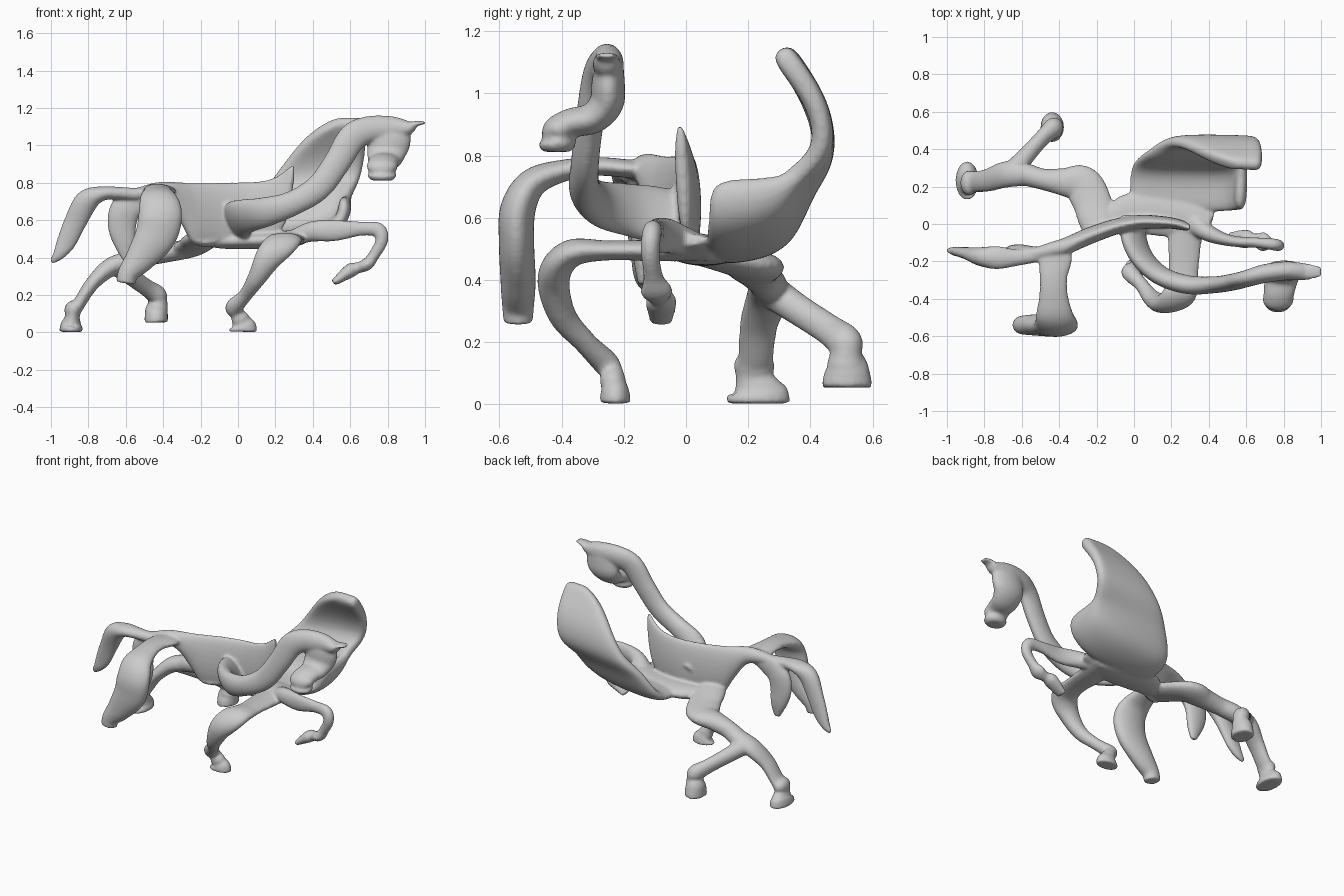
import bpy
from math import cos, sin, pi
from mathutils import Vector

parts = []


def finish(name, verts, faces):
    me = bpy.data.meshes.new(name)
    me.from_pydata(verts, [], faces)
    ob = bpy.data.objects.new(name, me)
    bpy.context.collection.objects.link(ob)
    bpy.ops.object.select_all(action='DESELECT')
    bpy.context.view_layer.objects.active = ob
    ob.select_set(True)
    parts.append(ob)
    return ob


def spline(p, i, t):
    # Catmull-Rom between p[i] and p[i+1]
    a, b, c, d = p[max(i - 1, 0)], p[i], p[i + 1], p[min(i + 2, len(p) - 1)]
    return [0.5 * (2*q + (r - o)*t + (2*o - 5*q + 4*r - s)*t*t + (3*q - o - 3*r + s)*t**3)
            for o, q, r, s in zip(a, b, c, d)]


def limb(name, pts, wide, upright=False, steps=6, sides=24):
    # pts: x, y, z, half width along 'wide', half width across it
    st = [spline(pts, i, k / steps) for i in range(len(pts) - 1) for k in range(steps)]
    st.append(list(pts[-1]))
    wide = Vector(wide)
    verts, faces = [], []
    for i, s in enumerate(st):
        t = Vector(st[min(i + 1, len(st) - 1)][:3]) - Vector(st[max(i - 1, 0)][:3])
        t.normalize()
        w = wide if upright else (wide - t * wide.dot(t)).normalized()
        n = t.cross(w).normalized()
        for k in range(sides):
            a = 2 * pi * k / sides
            verts.append(Vector(s[:3]) + w * max(s[3], .006) * cos(a) + n * max(s[4], .006) * sin(a))
    for i in range(len(st) - 1):
        for k in range(sides):
            a, b = i * sides + k, i * sides + (k + 1) % sides
            faces.append((a, b, b + sides, a + sides))
    faces.append(tuple(reversed(range(sides))))
    faces.append(tuple(range(len(verts) - sides, len(verts))))
    return finish(name, verts, faces)


X, Y, Z = (1, 0, 0), (0, 1, 0), (0, 0, 1)

# thin upright torso plate, arched behind and ending in a withers spike
limb("torso", [(-.55, -.165, .74, .03, .03), (-.45, -.14, .755, .045, .04), (-.37, -.12, .745, .062, .045),
               (-.30, -.09, .69, .112, .045), (-.23, -.06, .635, .165, .045), (-.1, -.015, .63, .172, .042),
               (.03, .01, .63, .174, .038), (.13, .01, .645, .167, .034), (.2, .005, .675, .158, .03),
               (.25, -.005, .72, .145, .027), (.28, -.015, .79, .1, .022), (.3, -.02, .86, .04, .015)], Z, True)

# belly bridge linking all the limbs
limb("belly", [(-.17, .03, .49, .03, .04), (-.1, .04, .49, .04, .08), (0, .06, .49, .045, .11),
               (.2, .05, .495, .045, .12), (.32, .03, .51, .04, .1), (.41, 0, .53, .02, .06)], Z)

# neck and brow, with a pointed ear at the tip
limb("neck", [(.0, .02, .57, .1, .05), (.0, -.08, .605, .105, .05), (.05, -.19, .625, .093, .05),
              (.15, -.28, .645, .08, .05), (.29, -.325, .69, .067, .05), (.43, -.325, .775, .07, .045),
              (.53, -.31, .91, .072, .045), (.61, -.29, 1.04, .077, .045), (.7, -.265, 1.085, .072, .05),
              (.82, -.25, 1.09, .067, .05), (.91, -.255, 1.095, .04, .045), (.95, -.255, 1.115, .016, .04),
              (1.0, -.255, 1.123, .008, .03)], (-.5, 0, .85))

# head folding towards the front, with a rounded muzzle
limb("head", [(.81, -.245, 1.13, .09, .04), (.81, -.25, 1.04, .115, .053), (.795, -.255, .97, .107, .055),
              (.785, -.30, .92, .092, .05), (.775, -.37, .905, .082, .047), (.77, -.415, .88, .082, .047),
              (.77, -.42, .86, .065, .042), (.77, -.415, .845, .077, .059), (.77, -.415, .83, .074, .059),
              (.77, -.415, .812, .055, .045)], X)

# supporting front leg
limb("front_leg", [(.28, .08, .50, .1, .04), (.27, -.1, .495, .09, .035), (.265, -.25, .495, .08, .032),
                   (.245, -.37, .485, .09, .045), (.17, -.425, .41, .075, .052), (.1, -.4, .29, .05, .045),
                   (.04, -.325, .2, .037, .037), (-.02, -.26, .135, .048, .042), (-.005, -.24, .105, .036, .037),
                   (.01, -.235, .075, .05, .042), (.015, -.232, .055, .045, .04), (.02, -.229, .045, .065, .045),
                   (.025, -.228, .026, .075, .049), (.025, -.228, .004, .077, .05)], X)

# raised front leg
limb("raised_leg", [(.3, .02, .51, .06, .04), (.4, -.05, .54, .045, .055), (.52, -.09, .545, .03, .057),
                    (.66, -.1, .555, .028, .038), (.75, -.11, .548, .032, .04), (.768, -.115, .49, .03, .034),
                    (.725, -.105, .41, .032, .03), (.69, -.095, .365, .052, .033), (.64, -.085, .345, .034, .03),
                    (.6, -.08, .33, .05, .038), (.51, -.08, .265, .037, .017)], Y)

# hind limb arm reaching back, then forking into two legs
limb("hind_arm", [(-.17, -.06, .52, .045, .085), (-.2, .03, .495, .045, .1), (-.225, .12, .47, .045, .105),
                  (-.28, .21, .445, .05, .105), (-.38, .225, .43, .055, .075), (-.49, .24, .41, .055, .057),
                  (-.58, .265, .385, .055, .06), (-.66, .28, .35, .04, .05)], Z)
limb("rear_hind_leg", [(-.55, .26, .395, .055, .05), (-.68, .265, .35, .07, .05), (-.78, .235, .26, .062, .038),
                       (-.85, .225, .155, .057, .035), (-.88, .22, .125, .067, .047), (-.885, .22, .09, .06, .039),
                       (-.888, .225, .065, .07, .046), (-.89, .23, .05, .077, .05), (-.892, .232, .04, .097, .057),
                       (-.892, .232, .02, .102, .062), (-.892, .232, .003, .102, .062)], Y)
limb("forward_hind_leg", [(-.65, .28, .36, .06, .055), (-.58, .36, .305, .047, .05), (-.49, .46, .24, .042, .05),
                          (-.435, .51, .2, .052, .057), (-.425, .515, .17, .047, .05), (-.43, .515, .14, .055, .06),
                          (-.43, .515, .125, .056, .062), (-.435, .518, .115, .062, .07),
                          (-.437, .518, .085, .062, .078), (-.437, .518, .054, .064, .082)], X)

# broad thigh arching out to the front side
limb("thigh", [(-.42, -.11, .75, .06, .03), (-.42, -.18, .757, .09, .03), (-.43, -.28, .765, .075, .03),
               (-.43, -.38, .755, .077, .034), (-.425, -.49, .715, .102, .047), (-.415, -.54, .63, .117, .057),
               (-.44, -.545, .52, .112, .057), (-.52, -.54, .4, .082, .057), (-.585, -.54, .32, .057, .052),
               (-.6, -.54, .263, .052, .047)], X)

# hanging rump and tail
limb("rump", [(-.42, -.14, .75, .03, .04), (-.52, -.15, .71, .03, .07), (-.6, -.15, .66, .04, .082),
              (-.62, -.145, .57, .036, .077), (-.605, -.14, .47, .03, .057), (-.595, -.14, .385, .014, .022)], Y)
limb("tail", [(-.42, -.14, .76, .036, .034), (-.53, -.17, .74, .036, .034), (-.64, -.18, .745, .047, .034),
              (-.73, -.18, .742, .062, .04), (-.81, -.175, .70, .052, .063), (-.87, -.16, .59, .036, .06),
              (-.92, -.15, .48, .028, .052), (-.96, -.145, .415, .024, .032), (-.998, -.14, .377, .01, .014)], Y)

# curled sheet: chest shelf rising into the mane (rows run from rear edge to front edge)
rows = [[(-.04, .05, .485), (.2, .05, .485), (.45, .06, .52), (.57, .07, .6), (.565, .07, .725)],
        [(-.03, .2, .485), (.2, .2, .49), (.45, .2, .525), (.58, .2, .61), (.57, .2, .73)],
        [(-.03, .325, .525), (.2, .325, .535), (.43, .315, .565), (.57, .305, .63), (.585, .3, .735)],
        [(.06, .375, .69), (.23, .375, .695), (.41, .365, .71), (.54, .35, .72), (.61, .355, .75)],
        [(.15, .445, .775), (.29, .455, .79), (.43, .455, .80), (.57, .455, .81), (.66, .45, .82)],
        [(.25, .43, .92), (.38, .435, .94), (.5, .435, .95), (.6, .43, .96), (.685, .425, .97)],
        [(.38, .355, 1.07), (.47, .355, 1.075), (.55, .35, 1.08), (.63, .345, 1.08), (.69, .345, 1.08)],
        [(.53, .305, 1.14), (.57, .305, 1.145), (.6, .305, 1.145), (.64, .3, 1.145), (.68, .3, 1.14)]]
n = len(rows[0])
mane = finish("mane_and_chest", [p for r in rows for p in r],
              [(i*n + j, i*n + j + 1, i*n + n + j + 1, i*n + n + j)
               for i in range(len(rows) - 1) for j in range(n - 1)])
sol = mane.modifiers.new("thickness", 'SOLIDIFY')
sol.thickness, sol.offset = .075, 0
mane.modifiers.new("smooth", 'SUBSURF').levels = 3
for m in list(mane.modifiers):
    bpy.ops.object.modifier_apply(modifier=m.name)

# fuse every part into one continuous sculpted skin
for p in parts:
    p.select_set(True)
bpy.ops.object.join()
horse = bpy.context.object
horse.name = horse.data.name = "horse_sculpture"
skin = horse.modifiers.new("fuse", 'REMESH')
skin.mode, skin.voxel_size, skin.use_smooth_shade = 'VOXEL', .009, True
soft = horse.modifiers.new("soften_joints", 'SMOOTH')
soft.factor, soft.iterations = .5, 6
